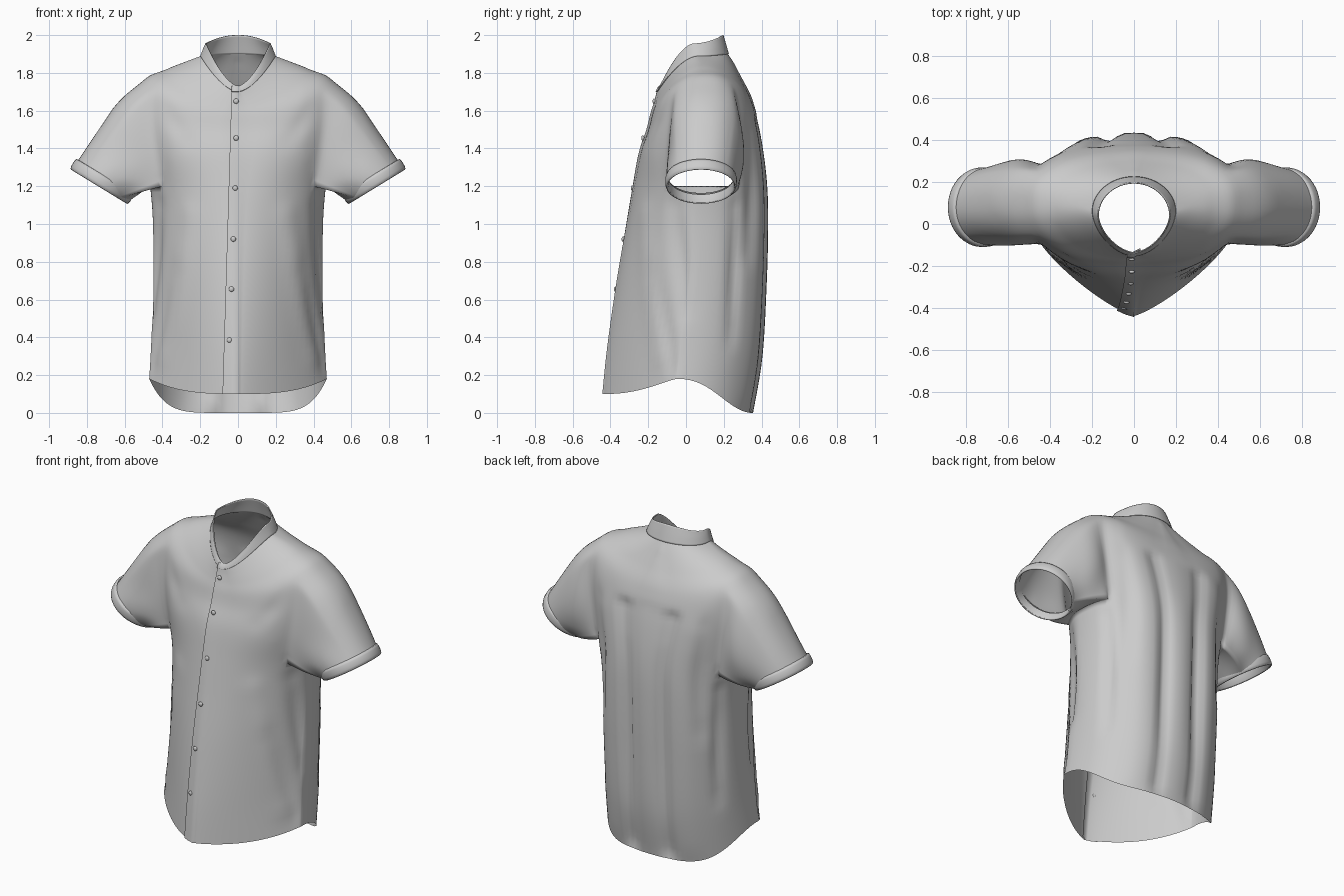
import bpy, bmesh, math
from mathutils import Vector

if "Cube" in bpy.data.objects:
    bpy.data.objects.remove(bpy.data.objects["Cube"])

N, S, HALF = 96, 6, 8          # columns round the body, rows per ring, armhole half width

# rings: z front, z side, z back, half width, y front, y back, y side, roundness front, back
BODY = [
    (.100, .18, .00, .470, -.438, .355, -.05, 1.25, 2.4),
    (.35, .40, .30, .458, -.412, .405, -.02, 1.33, 2.4),
    (.70, .70, .70, .450, -.362, .428, .02, 1.5, 2.4),
    (1.00, 1.0, 1.0, .450, -.310, .435, .05, 1.7, 2.4),
    (1.20, 1.2, 1.2, .465, -.275, .430, .07, 1.9, 2.4),
    (1.38, 1.39, 1.38, .490, -.240, .410, .08, 2.3, 2.6),
    (1.50, 1.59, 1.54, .510, -.200, .380, .09, 2.5, 2.8),
    (1.58, 1.760, 1.66, .500, -.180, .345, .10, 2.4, 2.6),
    (1.63, 1.815, 1.76, .390, -.165, .295, .09, 2.1, 2.3),
    (1.67, 1.860, 1.85, .275, -.155, .250, .08, 1.9, 2.0),
    (1.70, 1.890, 1.90, .195, -.150, .222, .06, 1.7, 2.0)]
COLLAR = [
    (1.700, 1.888, 1.90, .197, -.152, .224, .06, 1.7, 2.0),
    (1.715, 1.925, 1.95, .183, -.146, .210, .055, 1.7, 2.0),
    (1.730, 1.955, 2.0, .170, -.136, .195, .04, 1.65, 2.0)]

# folds: angle and z of both ends, depth, width (angle -90 front, 0 side, 90 back)
FOLDS = [
    (-52, 1.05, -25, .30, .014, .06), (-22, 1.10, -5, .55, -.020, .06),
    (-38, .75, -12, .25, -.012, .05), (78, 1.52, 78, .05, -.042, .035),
    (58, 1.45, 60, .10, .010, .08), (50, 1.50, 44, .85, -.018, .06),
    (28, 1.10, 33, .40, -.020, .04), (-45, 1.62, -62, 1.45, -.008, .05),
    (90, 1.85, 90, 1.60, .008, .03)]


def catmull(rings, sub):
    """Smoothly interpolate all ring values."""
    out, last = [], len(rings) - 1
    for i in range(last):
        a, b, c, d = (rings[min(max(k, 0), last)] for k in range(i - 1, i + 3))
        for k in range(sub):
            t = k / sub
            out.append([.5 * (2*q + (r-p)*t + (2*p-5*q+4*r-s)*t*t + (3*q-p-3*r+s)*t**3)
                        for p, q, r, s in zip(a, b, c, d)])
    return out + [list(rings[-1])]


def fold_depth(deg, z):
    total = 0
    p = Vector((deg * .0075, z))
    for a0, z0, a1, z1, depth, width in FOLDS:
        a, b = Vector((a0 * .0075, z0)), Vector((a1 * .0075, z1))
        t = min(max((p - a).dot(b - a) / (b - a).length_squared, 0), 1)
        taper = .35 + .65 * math.sin(math.pi * min(max(t, .12), .88))
        total += depth * taper * math.exp(-((p - a.lerp(b, t)).length / width) ** 2)
    return total


def ring_points(ring, folds):
    zf, zs, zb, w, yf, yb, yc, nf, nb = ring
    flat = 1 + 1.4 * max(0, .7 - zs) / .52          # flattens the hem at front and back

    def front(x, off):
        y = yc + (yf - yc) * (1 - (abs(x) / w) ** nf) ** (1 / nf)
        return Vector((x, y + off, zf))
    edge = -.085 + .03 * zf
    pts = [front(edge, -.010), front(edge / 2, -.008), front(0, -.005)]   # overlapping placket
    for j in range(1, N):
        deg = -90 + 360 * j / N
        c, s = math.cos(math.radians(deg)), math.sin(math.radians(deg))
        n, ye, ze = (nf, yf, zf) if s < 0 else (nb, yb, zb)
        x = w * math.copysign(abs(c) ** (2 / n), c)
        y = yc + (ye - yc) * abs(s) ** (2 / n)
        z = zs + (ze - zs) * (1 - (c * c) ** flat)
        if folds:
            d = fold_depth(deg if deg <= 90 else 180 - deg, z)
            x, y = x + d * c, y + d * s
        pts.append(Vector((x, y, z)))
    return pts + [front(.03, .012)]                                       # under panel


def grid(bm, rings, sub, holes=(), folds=False):
    rows = [[bm.verts.new(p) for p in ring_points(r, folds)] for r in catmull(rings, sub)]
    for r in range(len(rows) - 1):
        for c in range(len(rows[0]) - 1):
            if not any(r0 <= r < r1 and c0 <= c < c1 for r0, r1, c0, c1 in holes):
                bm.faces.new((rows[r][c], rows[r][c+1], rows[r+1][c+1], rows[r+1][c]))
    return rows


def bridge(bm, a, b):
    for i in range(len(a)):
        k = (i + 1) % len(a)
        bm.faces.new((a[i], a[k], b[k], b[i]))


def finish(bm, name):
    bmesh.ops.recalc_face_normals(bm, faces=bm.faces)
    me = bpy.data.meshes.new(name)
    bm.to_mesh(me)
    bm.free()
    me.polygons.foreach_set("use_smooth", [True] * len(me.polygons))
    ob = bpy.data.objects.new(name, me)
    bpy.context.collection.objects.link(ob)
    return ob


def sleeve_end(side, ang, along=0, scale=1):
    """Point on the tilted oval at the sleeve opening."""
    up, out = Vector((side * .85, 0, .52)), Vector((side * .52, 0, -.85))
    return (Vector((side * .735, .08, 1.2)) + out * along
            + (up * math.sin(ang) * .17 + Vector((0, math.cos(ang) * .176, 0))) * scale)


# shirt body with armholes
bm = bmesh.new()
R0, R1 = 4 * S, 7 * S
holes = [(R0, R1, m + 2 - HALF, m + 2 + HALF) for m in (N // 4, 3 * N // 4)]
rows = grid(bm, BODY, S, holes, True)
front_edge = [(row[0].co.copy(), row[2].co.copy()) for row in rows]

# sleeves grown from the armhole edges
for side, (r0, r1, c0, c1) in zip((1, -1), holes):
    loop = [rows[r0][c] for c in range(c0, c1)] + [rows[r][c1] for r in range(r0, r1)]
    loop += [rows[r1][c] for c in range(c1, c0, -1)] + [rows[r][c0] for r in range(r1, r0, -1)]
    start = [v.co.copy() for v in loop]
    angs = [math.atan2((p.z - 1.48) / .28, (p.y - .09) / .19) for p in start]
    prev, steps = loop, 14
    for k in range(1, steps + 1):
        t = k / steps
        new = []
        for p, a in zip(start, angs):
            q = p.lerp(sleeve_end(side, a), t)
            bulge = min(t / .25, (1 - t) / .75) * .04 * max(0, math.sin(a))
            back = max(0, math.cos(a)) * .03 * math.sin(math.pi * t ** .6)
            crease = (.006 * math.sin(3 * a + 5 * t) + .010) * math.sin(math.pi * t) * math.cos(a)
            new.append(bm.verts.new(q + Vector((side * .8, 0, .57)) * bulge + Vector((0, crease + back, 0))))
        bridge(bm, prev, new)
        prev = new
bmesh.ops.delete(bm, geom=[v for v in bm.verts if not v.link_faces], context='VERTS')

# relax the cloth where sleeve meets body
soft = [v for v in bm.verts if not v.is_boundary and .36 < abs(v.co.x) < .66 and v.co.z > 1.24]
for _ in range(5):
    bmesh.ops.smooth_vert(bm, verts=soft, factor=.5, use_axis_x=True, use_axis_y=True, use_axis_z=True)
finish(bm, "shirt_body")

# band collar
bm = bmesh.new()
grid(bm, COLLAR, 4)
collar = finish(bm, "band_collar")
solid = collar.modifiers.new("thickness", 'SOLIDIFY')
solid.thickness, solid.offset = .006, 0

# rolled sleeve cuffs
CUFF = [(-.062, 1.0), (-.060, 1.05), (-.045, 1.075), (-.015, 1.075), (0, 1.05),
        (.003, 1.02), (-.005, .99), (-.05, .97)]
for side, name in ((1, "cuff_left"), (-1, "cuff_right")):
    bm = bmesh.new()
    loops = [[bm.verts.new(sleeve_end(side, i * math.tau / 48, d, f)) for i in range(48)] for d, f in CUFF]
    for a, b in zip(loops, loops[1:]):
        bridge(bm, a, b)
    finish(bm, name)

# buttons down the placket
for i, (x, z) in enumerate([(-.01, 1.65), (-.01, 1.455), (-.015, 1.19), (-.025, .92), (-.035, .655), (-.045, .385)]):
    a, b = min(front_edge, key=lambda e: abs(e[1].z - z))
    y = b.y + (a.y - b.y) * x / a.x
    bm = bmesh.new()
    bmesh.ops.create_uvsphere(bm, u_segments=16, v_segments=8, radius=.014)
    bmesh.ops.scale(bm, vec=(1, .6, 1), verts=bm.verts)
    bmesh.ops.translate(bm, vec=(x, y - .003, z), verts=bm.verts)
    finish(bm, f"button_{i + 1}")
